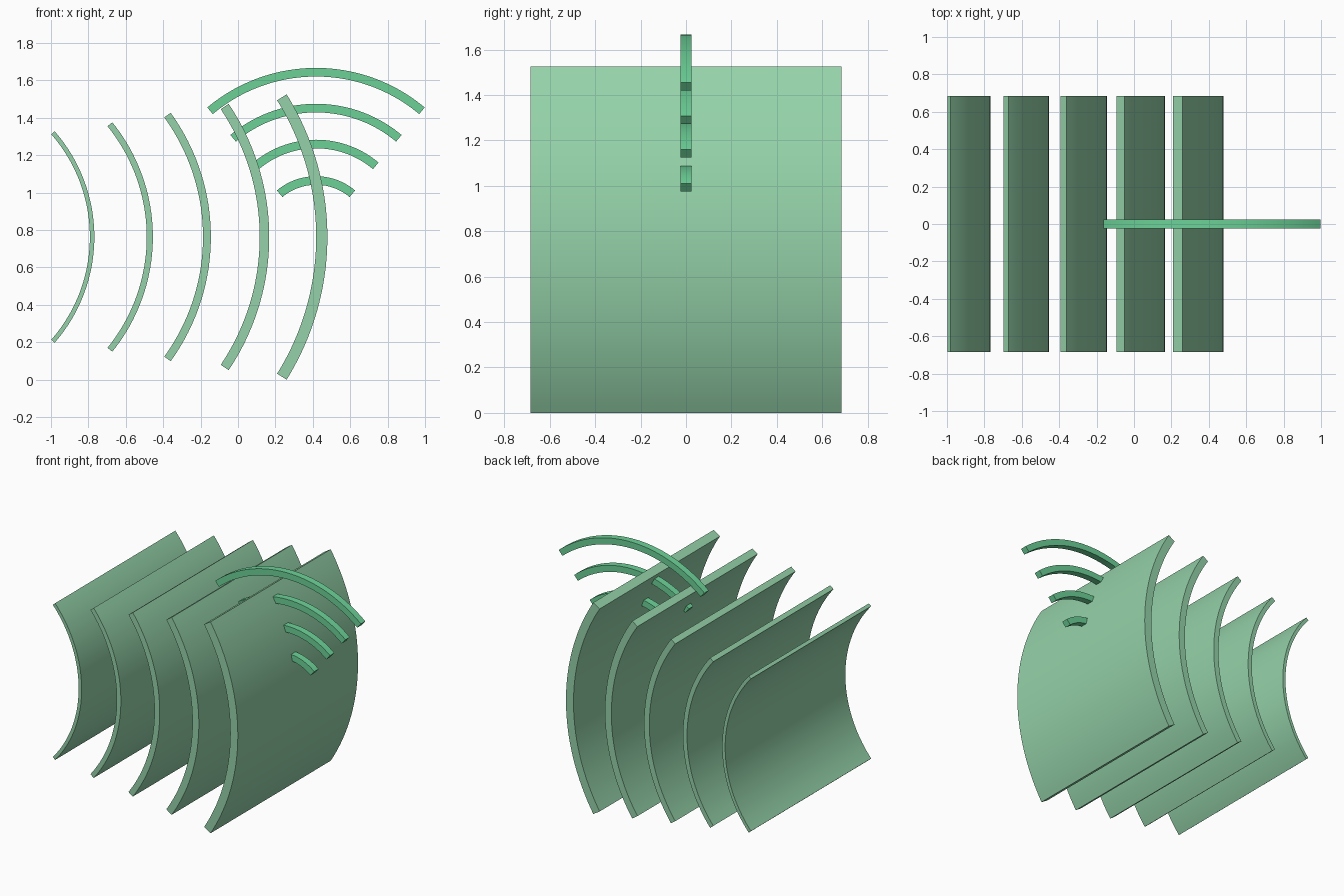
import bpy, bmesh, math

if "Cube" in bpy.data.objects:
    bpy.data.objects.remove(bpy.data.objects["Cube"])


def material(name, color):
    m = bpy.data.materials.new(name)
    m.diffuse_color = (*color, 1)
    m.use_nodes = True
    m.node_tree.nodes["Principled BSDF"].inputs["Base Color"].default_value = m.diffuse_color
    return m


pale_green = material("pale green", (0.30, 0.65, 0.40))
bright_green = material("bright green", (0.15, 0.64, 0.31))


def arc_plate(name, cx, cz, radius, thick, mid, half, width, mat, steps=40):
    """Curved bar in the xz plane around (cx, cz), extruded along y."""
    angles = [mid - half + 2 * half * i / steps for i in range(steps + 1)]
    bm = bmesh.new()
    rings = []
    for a in angles:
        c, s = math.cos(a), math.sin(a)
        rings.append([bm.verts.new((cx + r * c, y, cz + r * s))
                      for r, y in ((radius, -width / 2), (radius, width / 2),
                                   (radius - thick, width / 2),
                                   (radius - thick, -width / 2))])
    for a, b in zip(rings, rings[1:]):
        for k in range(4):
            n = (k + 1) % 4
            bm.faces.new((a[k], a[n], b[n], b[k]))
    bm.faces.new(rings[0])
    bm.faces.new(rings[-1])
    bmesh.ops.recalc_face_normals(bm, faces=bm.faces[:])
    me = bpy.data.meshes.new(name)
    bm.to_mesh(me)
    bm.free()
    ob = bpy.data.objects.new(name, me)
    bpy.context.collection.objects.link(ob)
    me.materials.append(mat)
    bpy.ops.object.select_all(action='DESELECT')
    ob.select_set(True)
    bpy.context.view_layer.objects.active = ob
    bpy.ops.object.shade_smooth_by_angle(angle=math.radians(30))


CENTRE_Z = 0.7625

# Wide curved panels: outer apex x, outer end x, half height, thickness
panels = [(-0.768, -0.980, 0.565, 0.024),
          (-0.455, -0.672, 0.613, 0.033),
          (-0.145, -0.360, 0.664, 0.042),
          (0.167, -0.050, 0.712, 0.051),
          (0.478, 0.260, 0.7625, 0.060)]
for i, (apex, end, h, t) in enumerate(panels):
    sag = apex - end
    r = (h * h + sag * sag) / (2 * sag)
    arc_plate(f"curved_panel_{i + 1}", apex - r, CENTRE_Z, r, t,
              0, math.asin(h / r), 1.37, pale_green)

# Narrow concentric signal arcs opening downward
for i, r in enumerate((0.325, 0.520, 0.712, 0.904)):
    arc_plate(f"signal_arc_{i + 1}", 0.417, CENTRE_Z, r, 0.046,
              math.pi / 2, math.radians(40), 0.05, bright_green)
